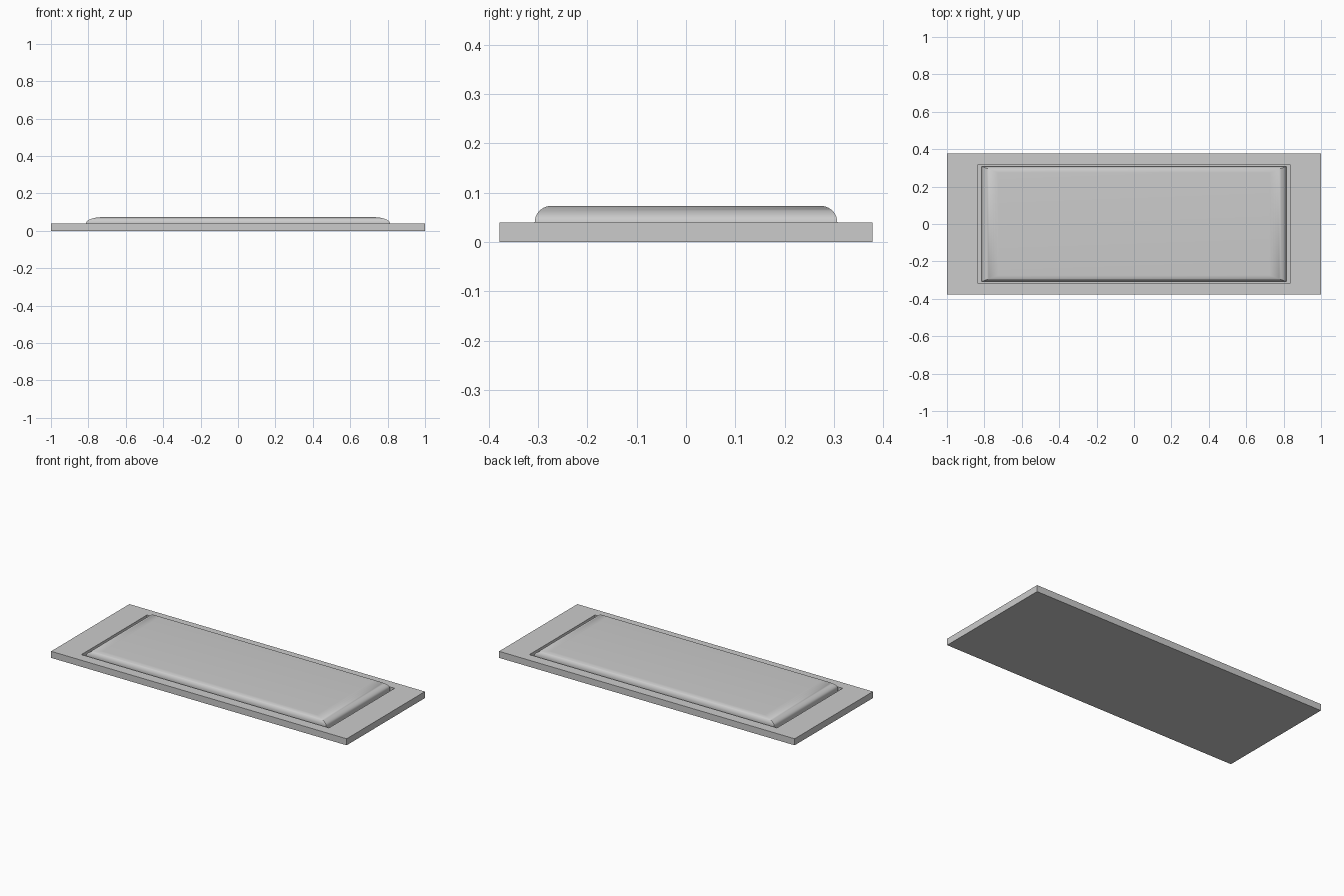
import bpy, bmesh, math

if "Cube" in bpy.data.objects:
    bpy.data.objects.remove(bpy.data.objects["Cube"])

RATIO = 0.378        # depth / width of every concentric rectangle
BASE_TOP, PAD_TOP = 0.04, 0.073

# Profile from bottom edge inward: (half width, height)
profile = [(1.0, 0.0), (1.0, BASE_TOP),          # plate rim
           (0.838, BASE_TOP), (0.838, 0.018),    # groove outer wall
           (0.815, 0.018)]                       # groove floor
# Rounded shoulder of the raised pad
STEPS = 10
for i in range(STEPS + 1):
    a = math.pi / 2 * i / STEPS
    profile.append((0.725 + 0.087 * math.cos(a),
                    BASE_TOP + (PAD_TOP - BASE_TOP) * math.sin(a)))

bm = bmesh.new()


def ring(half, z):
    return [bm.verts.new((sx * half, sy * half * RATIO, z))
            for sx, sy in ((-1, -1), (1, -1), (1, 1), (-1, 1))]


# Loft concentric rectangles, then cap the underside and the pad
rings = [ring(h, z) for h, z in profile]
for lo, hi in zip(rings, rings[1:]):
    for k in range(4):
        n = (k + 1) % 4
        bm.faces.new((lo[k], lo[n], hi[n], hi[k]))
bm.faces.new(rings[-1])
bm.faces.new(rings[0][::-1])
bmesh.ops.recalc_face_normals(bm, faces=bm.faces)

mesh = bpy.data.meshes.new("raised_panel")
bm.to_mesh(mesh)
bm.free()
panel = bpy.data.objects.new("raised_panel", mesh)
bpy.context.collection.objects.link(panel)

# Smooth shoulder, crisp groove and rim
bpy.context.view_layer.objects.active = panel
panel.select_set(True)
bpy.ops.object.shade_smooth_by_angle(angle=math.radians(35))
